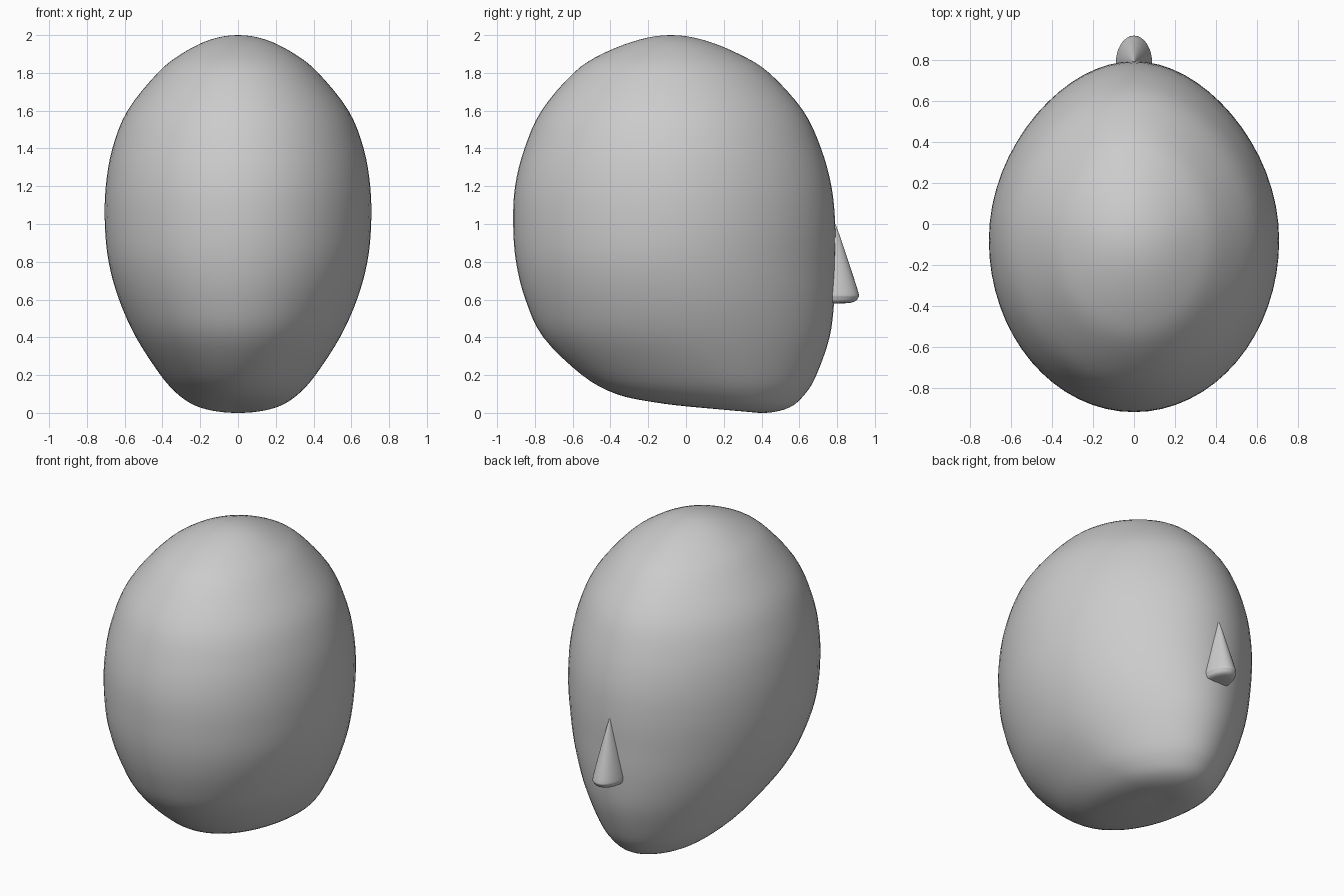
import bpy
import bmesh
from math import sin, cos, pi, radians

cube = bpy.data.objects.get("Cube")
if cube:
    bpy.data.objects.remove(cube, do_unlink=True)

GREY = (0.6, 0.6, 0.6, 1.0)
clay = bpy.data.materials.new("plain_grey")
clay.use_nodes = True
clay.diffuse_color = GREY
clay.node_tree.nodes["Principled BSDF"].inputs["Base Color"].default_value = GREY


def spline(a, b, c, d, t):
    """Smooth curve through b and c, applied to each value of a section."""
    return [0.5 * (2 * q + (r - p) * t + (2 * p - 5 * q + 4 * r - s) * t * t
                   + (3 * q - p - 3 * r + s) * t ** 3)
            for p, q, r, s in zip(a, b, c, d)]


def mirrored(section):
    """Continue a section across a pole, so that the end closes roundly."""
    back, back_z, front, front_z, width, mid = section
    return (front, front_z, back, back_z, -width, mid)


def refine(sections, steps):
    padded = [mirrored(sections[1])] + sections + [mirrored(sections[-2])]
    fine = []
    for i in range(len(sections) - 1):
        fine += [spline(*padded[i:i + 4], k / steps) for k in range(steps)]
    return fine + [sections[-1]]


def ring_points(section, count, point):
    """Egg-shaped ring, tilted from its back height to its front height."""
    back, back_z, front, front_z, width, mid = section
    length = max(front - back, 1e-6)
    for k in range(count):
        angle = 2 * pi * k / count
        s, c = sin(angle), cos(angle)
        y = mid + s * ((front - mid) if s > 0 else (mid - back))
        narrow = 1 - point * max(s, 0) ** 2
        z = back_z + (front_z - back_z) * (y - back) / length
        yield (width * c * narrow, y, z)


def loft(name, sections, count, steps, point):
    bm = bmesh.new()
    rings = [[bm.verts.new(p) for p in ring_points(s, count, point)]
             for s in refine(sections, steps)]
    for low, high in zip(rings, rings[1:]):
        for k in range(count):
            n = (k + 1) % count
            bm.faces.new((low[k], low[n], high[n], high[k]))
    bmesh.ops.remove_doubles(bm, verts=bm.verts, dist=0.0005)
    bmesh.ops.recalc_face_normals(bm, faces=bm.faces)
    mesh = bpy.data.meshes.new(name)
    bm.to_mesh(mesh)
    bm.free()
    mesh.materials.append(clay)
    obj = bpy.data.objects.new(name, mesh)
    bpy.context.collection.objects.link(obj)
    bpy.ops.object.select_all(action='DESELECT')
    obj.select_set(True)
    bpy.context.view_layer.objects.active = obj
    bpy.ops.object.shade_smooth_by_angle(angle=radians(60))
    return obj


def level(z, back, front, width, mid):
    return (back, z, front, z, width, mid)


# Head: tilted jaw sections below, level skull sections above
head = [
    (0.25, 0.015, 0.25, 0.015, 0, 0.25),
    (0.05, 0.03, 0.42, 0.0, 0.12, 0.26),
    (-0.16, 0.055, 0.55, 0.03, 0.23, 0.25),
    (-0.37, 0.1, 0.63, 0.1, 0.32, 0.2),
    level(0.2, -0.55, 0.69, 0.41, 0.12),
    level(0.4, -0.755, 0.76, 0.54, 0.0),
    level(0.6, -0.85, 0.785, 0.63, -0.05),
    level(0.8, -0.9, 0.79, 0.685, -0.08),
    level(1.0, -0.915, 0.79, 0.705, -0.08),
    level(1.2, -0.905, 0.77, 0.7, -0.08),
    level(1.4, -0.855, 0.715, 0.665, -0.08),
    level(1.6, -0.765, 0.62, 0.585, -0.08),
    level(1.8, -0.595, 0.44, 0.425, -0.08),
    level(1.9, -0.445, 0.28, 0.3, -0.08),
    level(1.975, -0.25, 0.09, 0.15, -0.08),
    level(2.0, -0.08, -0.08, 0, -0.08),
]
loft("head", head, 64, 4, 0.1)

# Nose: a tapered cone with a rounded lower rim, sunk into the face
nose = [level(z, 0.77 - r, 0.79 + d, r, 0.78) for z, d, r in (
    (0.58, -0.01, 0), (0.58, 0.05, 0.04), (0.588, 0.1, 0.074),
    (0.61, 0.122, 0.086), (0.64, 0.122, 0.086), (0.8, 0.07, 0.052),
    (0.95, 0.02, 0.016), (1.01, -0.01, 0))]
loft("nose", nose, 32, 4, 0)
